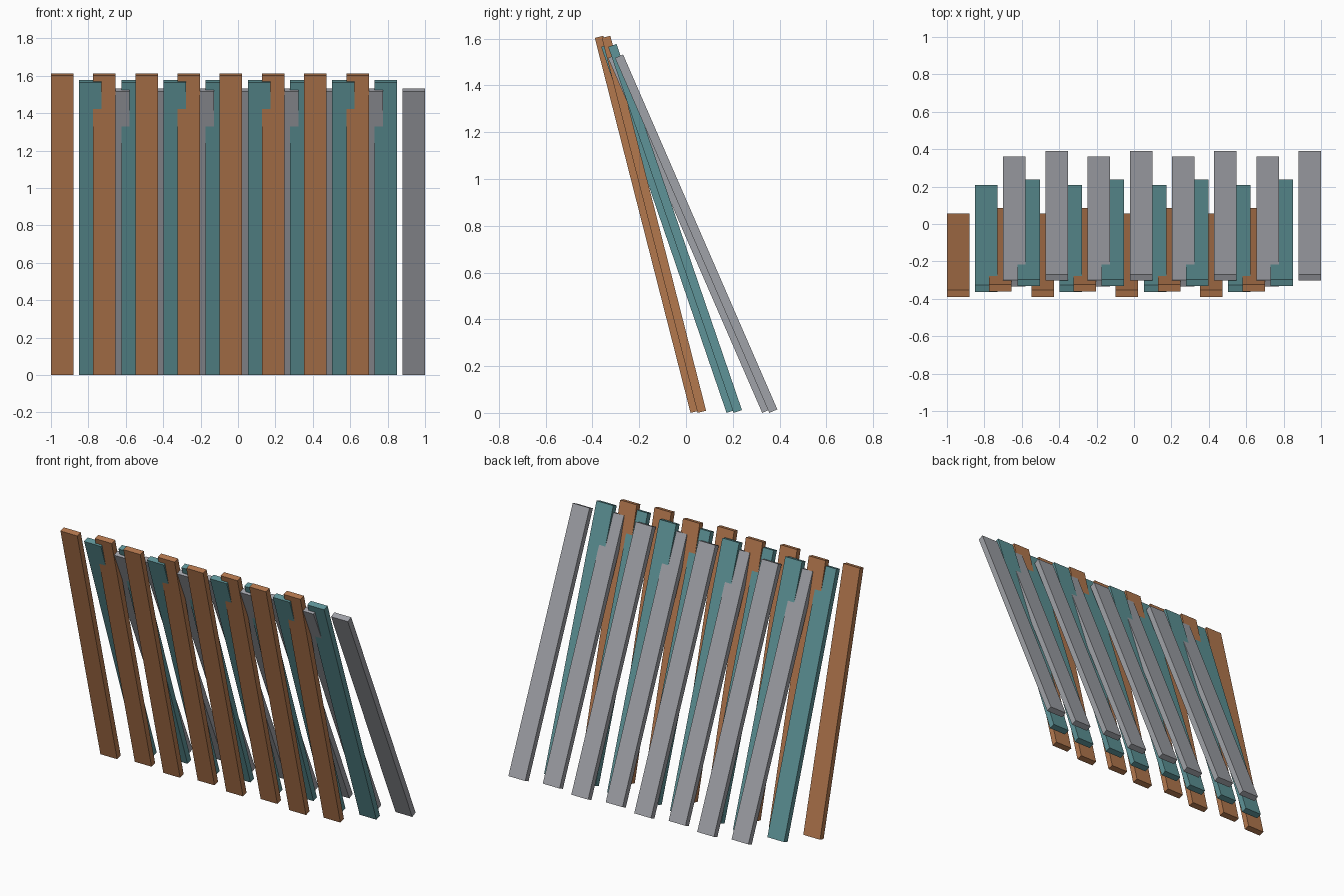
import bpy
import math

if "Cube" in bpy.data.objects:
    bpy.data.objects.remove(bpy.data.objects["Cube"])

S = 0.7519                      # overall scale to a 2 unit long model
WIDTH, THICK, LENGTH = 0.16 * S, 0.05 * S, 2.2 * S
PITCH, ROW_SHIFT, ROW_GAP, STAGGER = 0.3 * S, 0.2 * S, 0.12 * S, 0.04 * S
COUNT = 8


def material(name, rgb):
    m = bpy.data.materials.new(name)
    m.diffuse_color = (*rgb, 1.0)
    m.use_nodes = True
    m.node_tree.nodes["Principled BSDF"].inputs["Base Color"].default_value = m.diffuse_color
    return m


def plank(name, x, y, tilt, mat):
    """Flat board leaning towards the front, lowest edge on the ground."""
    height = LENGTH * math.cos(tilt) + THICK * math.sin(tilt)
    bpy.ops.mesh.primitive_cube_add(size=1, location=(x, y, height / 2),
                                    rotation=(tilt, 0, 0))
    ob = bpy.context.object
    ob.name = name
    ob.scale = (WIDTH, THICK, LENGTH)
    ob.data.materials.append(mat)


# Three leaning rows, each steeper one further forward
rows = [
    ("front_plank", 0.25, material("warm brown", (0.456, 0.188, 0.076))),
    ("middle_plank", 0.33, material("muted teal", (0.112, 0.296, 0.314))),
    ("back_plank", 0.41, material("cool grey", (0.352, 0.361, 0.392))),
]

for r, (name, tilt, mat) in enumerate(rows):
    for i in range(COUNT):
        # every second plank stands slightly further back
        x = -1 + WIDTH / 2 + r * ROW_SHIFT + i * PITCH
        y = -0.167 + r * ROW_GAP + (i % 2) * STAGGER
        plank(f"{name}_{i + 1}", x, y, tilt, mat)
